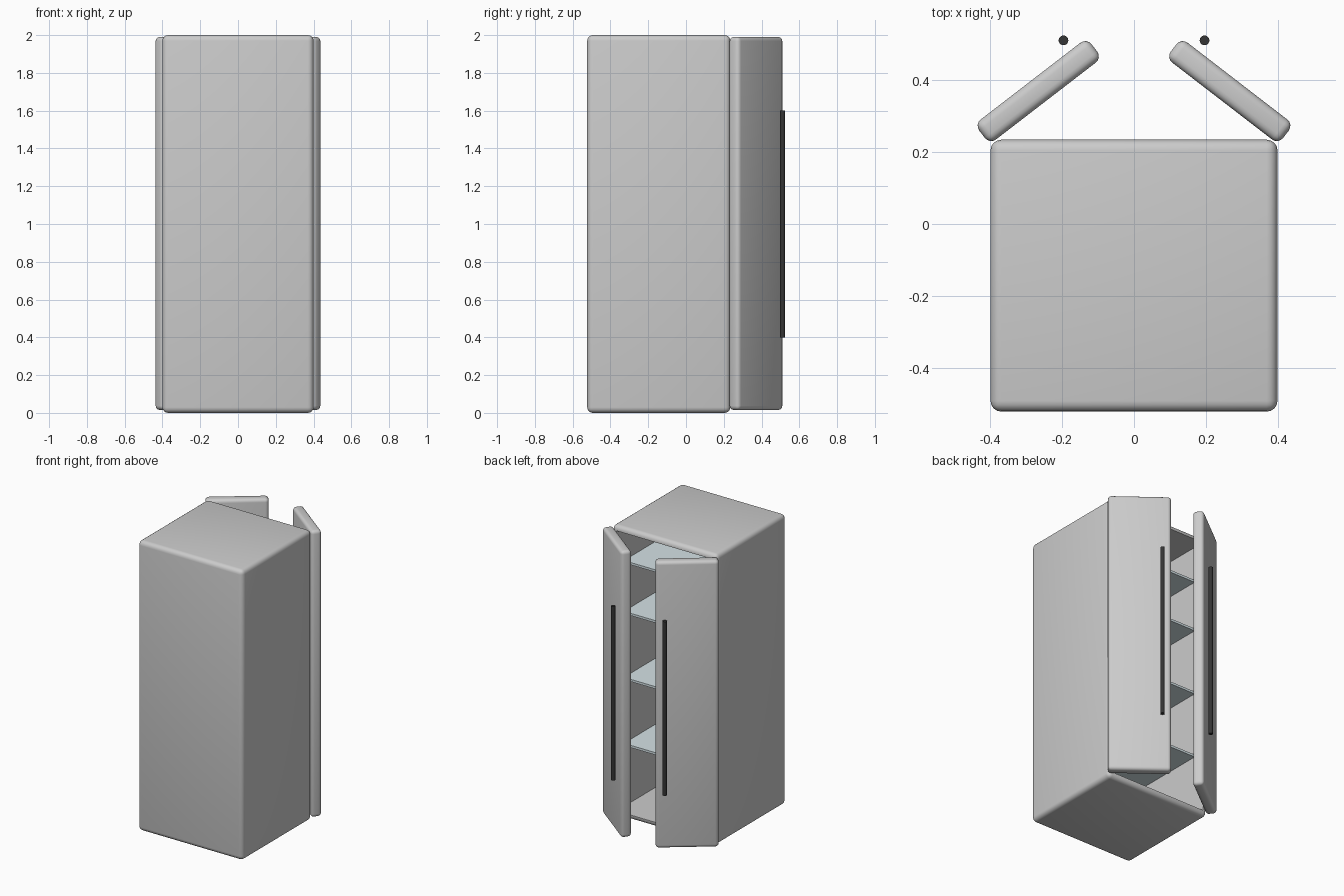
import bpy
from math import radians, cos, sin

if "Cube" in bpy.data.objects:
    bpy.data.objects.remove(bpy.data.objects["Cube"])


def box(name, center, size, bevel=0.0, segments=4, rot=0.0):
    bpy.ops.mesh.primitive_cube_add(size=1, location=center, rotation=(0, 0, rot))
    ob = bpy.context.object
    ob.name = name
    ob.scale = size
    bpy.ops.object.transform_apply(location=False, rotation=False, scale=True)
    if bevel:
        m = ob.modifiers.new("bevel", 'BEVEL')
        m.width = bevel
        m.segments = segments
        bpy.ops.object.modifier_apply(modifier=m.name)
    return ob


def smooth(ob):
    bpy.ops.object.select_all(action='DESELECT')
    ob.select_set(True)
    bpy.context.view_layer.objects.active = ob
    bpy.ops.object.shade_smooth_by_angle(angle=radians(35))


def material(name, rgb):
    m = bpy.data.materials.new(name)
    m.diffuse_color = (*rgb, 1)
    m.use_nodes = True
    m.node_tree.nodes["Principled BSDF"].inputs["Base Color"].default_value = m.diffuse_color
    return m


dark = material("dark_handle", (0.035, 0.035, 0.035))
glass = material("pale_glass", (0.66, 0.76, 0.79))

# Cabinet shell: rounded box with a cavity opening towards +y
Y0, Y1, WALL = -0.523, 0.235, 0.035
depth = Y1 - Y0
cabinet = box("cabinet", (0, (Y0 + Y1) / 2, 1.0), (0.8, depth, 2.0), 0.03)
cutter = box("cavity_cutter", (0, Y0 + WALL + 0.5, 1.0),
             (0.8 - 2 * WALL, 1.0, 2.0 - 2 * WALL))
cutter.hide_render = True
bpy.context.view_layer.objects.active = cabinet
cut = cabinet.modifiers.new("cavity", 'BOOLEAN')
cut.operation = 'DIFFERENCE'
cut.solver = 'EXACT'
cut.object = cutter
bpy.ops.object.modifier_apply(modifier=cut.name)
bpy.data.objects.remove(cutter, do_unlink=True)
smooth(cabinet)

# Shelves, set back from the opening
back, front = Y0 + WALL, Y1 - 0.08
for i, z in enumerate((0.47, 0.925, 1.38, 1.73)):
    shelf = box(f"shelf_{i + 1}", (0, (back + front) / 2, z - 0.008),
                (0.8 - 2 * WALL, front - back, 0.016))
    shelf.data.materials.append(glass)

# Two half-open doors, each with a long bar handle standing off its face
angle = radians(37.6)
for side, label in ((-1, "left"), (1, "right")):
    cx, cy = 0.267 * side, 0.3705
    door = box(f"{label}_door", (cx, cy, 1.003), (0.395, 0.07, 1.975), 0.022,
               rot=-side * angle)
    smooth(door)
    along, out = 0.142, 0.069
    hx = cx - side * (along * cos(angle) - out * sin(angle))
    hy = cy + along * sin(angle) + out * cos(angle)
    bpy.ops.mesh.primitive_cylinder_add(vertices=24, radius=0.0135, depth=1.2,
                                        location=(hx, hy, 1.0))
    handle = bpy.context.object
    handle.name = f"{label}_handle"
    handle.data.materials.append(dark)
    smooth(handle)
